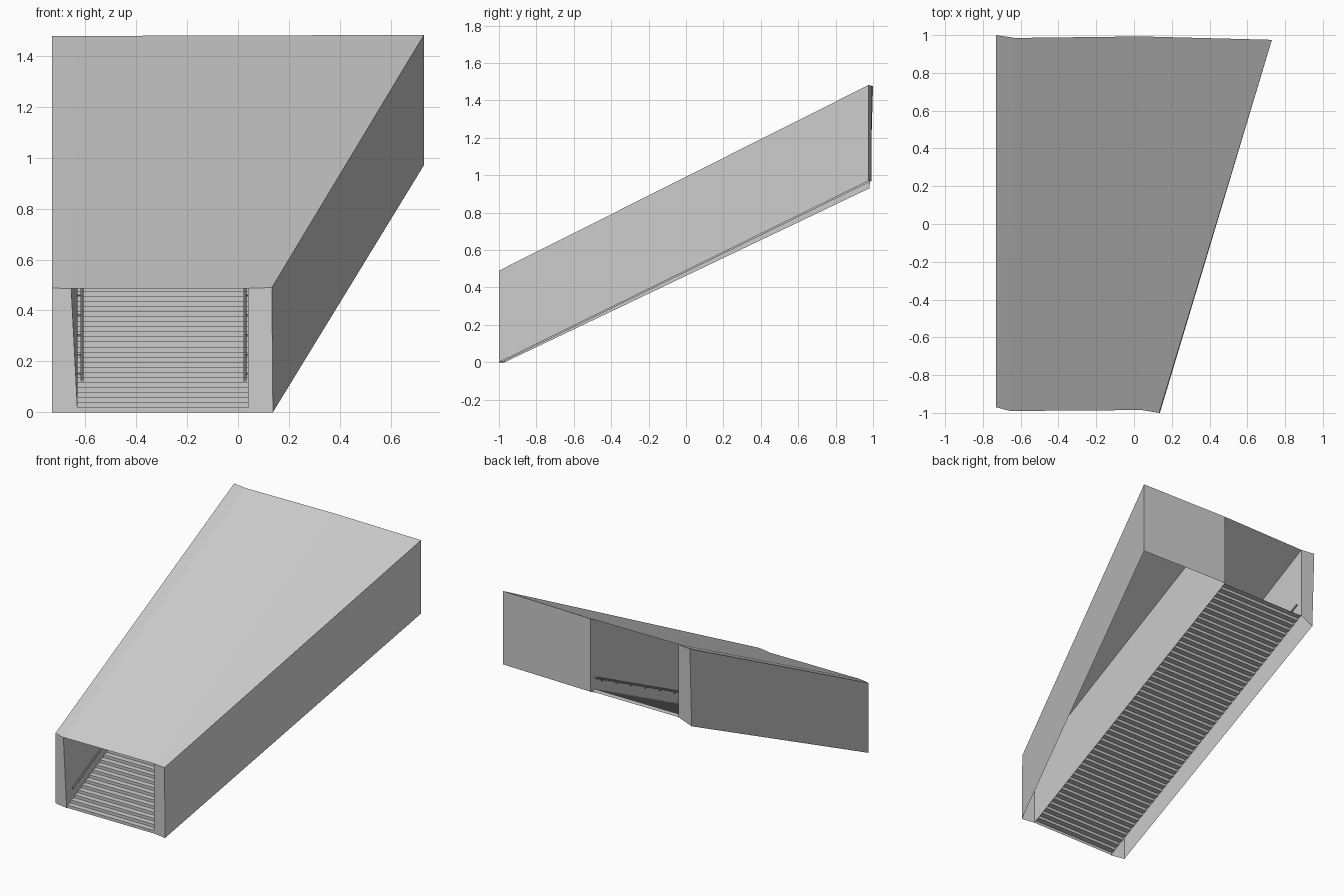
import bpy
from mathutils import Vector

if "Cube" in bpy.data.objects:
    bpy.data.objects.remove(bpy.data.objects["Cube"])

# Four long walls: outer left, inner left, inner right, outer right
FRONT_TOP = [(-.73, -.97, .488), (-.655, -.99, .486), (.04, -.985, .487), (.133, -1, .49)]
FRONT_LOW = [(-.73, -.97, 0), (-.63, -.99, 0), (.04, -.985, 0), (.137, -1, 0)]
BACK_TOP = [(-.73, 1, 1.478), (-.63, .985, 1.478), (.04, .993, 1.48), (.73, .975, 1.482)]
BACK_LOW = [(-.73, .98, .93), (-.63, .985, .97), (.04, .993, .97), (.73, .975, .97)]


def sheet(name, verts, faces):
    me = bpy.data.meshes.new(name)
    me.from_pydata(verts, [], faces)
    ob = bpy.data.objects.new(name, me)
    bpy.context.collection.objects.link(ob)
    return ob


def quad(name, *pts):
    return sheet(name, pts, [(0, 1, 2, 3)])


def tube(name, a, b, radius, sides=8):
    a, b = Vector(a), Vector(b)
    d = b - a
    bpy.ops.mesh.primitive_cylinder_add(vertices=sides, radius=radius, depth=d.length,
                                        location=(a + b) / 2,
                                        rotation=d.to_track_quat('Z', 'Y').to_euler())
    bpy.context.object.name = name


# Long sloping walls (left-facing and right-facing in turn)
for i, name in enumerate(("outer_left_wall", "inner_left_wall", "inner_right_wall", "outer_right_wall")):
    pts = [FRONT_LOW[i], BACK_LOW[i], BACK_TOP[i], FRONT_TOP[i]]
    if i in (0, 2):
        pts.reverse()
    quad(name, *pts)

# Roof in three strips
n = 4
sheet("roof", FRONT_TOP + BACK_TOP, [(i, i + 1, i + 1 + n, i + n) for i in range(3)])

# End faces either side of the openings
for i, side in ((0, "left"), (2, "right")):
    j = i + 1
    quad("front_end_" + side, FRONT_LOW[i], FRONT_LOW[j], FRONT_TOP[j], FRONT_TOP[i])
    quad("back_end_" + side, BACK_LOW[j], BACK_LOW[i], BACK_TOP[i], BACK_TOP[j])

# Stair flight as a folded sheet
STEPS = 49
X0, X1, Y0, Y1, TOP = -.63, .04, -.985, .985, .97
run, rise = (Y1 - Y0) / STEPS, TOP / STEPS
profile = [(Y0, 0)]
for s in range(STEPS):
    profile += [(Y0 + s * run, (s + 1) * rise), (Y0 + (s + 1) * run, (s + 1) * rise)]
verts = [(x, y, z) for y, z in profile for x in (X0, X1)]
sheet("stairs", verts, [(2 * k, 2 * k + 1, 2 * k + 3, 2 * k + 2) for k in range(len(profile) - 1)])

# Handrails with wall brackets
BRACKETS = 12
for side, rail_x, wall_x in (("left", -.612, -.635), ("right", .027, .04)):
    a, b = Vector((rail_x, -.95, .125)), Vector((rail_x, .96, 1.06))
    tube("handrail_" + side, a, b, .006)
    for k in range(BRACKETS):
        p = a.lerp(b, (k + .5) / BRACKETS)
        low = p - Vector((0, 0, .015))
        tube("bracket_post_" + side, p, low, .003, 6)
        tube("bracket_arm_" + side, low, (wall_x, low.y, low.z), .003, 6)
